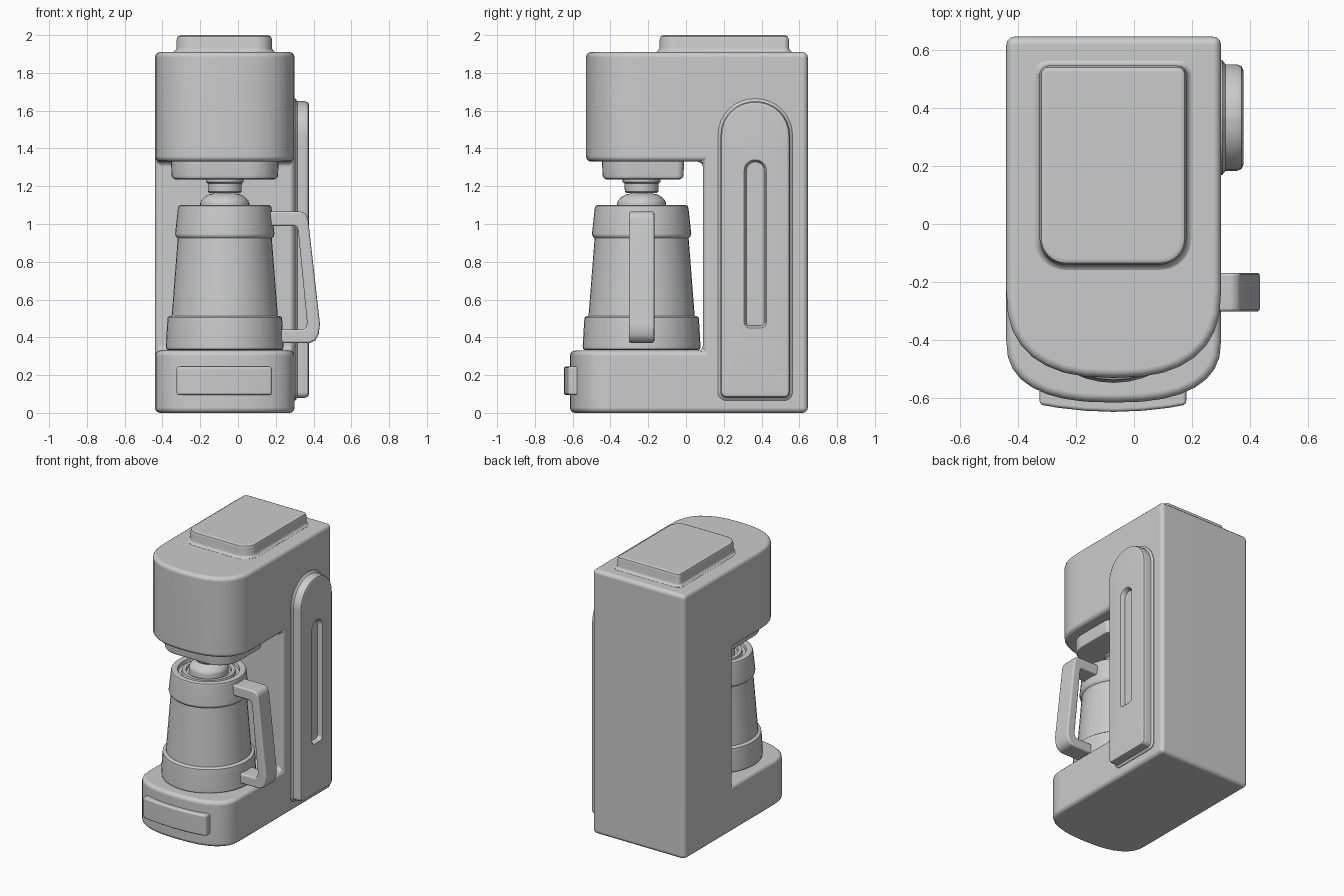
import bpy, bmesh, math

if "Cube" in bpy.data.objects:
    bpy.data.objects.remove(bpy.data.objects["Cube"])

CX = -0.07          # centre line of the machine
CY = -0.235         # brewing axis (carafe, nozzle)


def finish(name, bm, bevel=0, angle=35, segments=3):
    bmesh.ops.remove_doubles(bm, verts=bm.verts, dist=1e-5)
    bmesh.ops.recalc_face_normals(bm, faces=bm.faces)
    if bevel:
        sharp = [e for e in bm.edges if len(e.link_faces) == 2
                 and e.calc_face_angle() > math.radians(angle)]
        bmesh.ops.bevel(bm, geom=sharp, offset=bevel, segments=segments,
                        profile=0.5, affect='EDGES', clamp_overlap=False)
    me = bpy.data.meshes.new(name)
    bm.to_mesh(me)
    bm.free()
    ob = bpy.data.objects.new(name, me)
    bpy.context.collection.objects.link(ob)
    bpy.ops.object.select_all(action='DESELECT')
    ob.select_set(True)
    bpy.context.view_layer.objects.active = ob
    bpy.ops.object.shade_smooth_by_angle(angle=math.radians(angle))
    wn = ob.modifiers.new("weighted_normals", 'WEIGHTED_NORMAL')
    wn.keep_sharp = True
    return ob


def loft(name, loops, **kw):
    """Skin a stack of equal-length closed loops and cap both ends."""
    bm = bmesh.new()
    rows = [[bm.verts.new(p) for p in loop] for loop in loops]
    n = len(rows[0])
    for a, b in zip(rows, rows[1:]):
        for i in range(n):
            j = (i + 1) % n
            bm.faces.new((a[i], a[j], b[j], b[i]))
    bm.faces.new(rows[0])
    bm.faces.new(rows[-1])
    return finish(name, bm, **kw)


def rrect(u0, u1, v0, v1, r_high, r_low, inset=0, n=8):
    """Rounded rectangle with separate radii at the high-v and low-v ends."""
    pts = []
    for k, (u, v, r) in enumerate(((u1, v1, r_high), (u0, v1, r_high),
                                   (u0, v0, r_low), (u1, v0, r_low))):
        su, sv = (1 if u == u1 else -1), (1 if v == v1 else -1)
        for i in range(n + 1):
            a = math.radians(90 * (k + i / n))
            rr = max(r - inset, 0.004)
            pts.append((u - su * (inset + rr) + rr * math.cos(a),
                        v - sv * (inset + rr) + rr * math.sin(a)))
    return pts


def lathe(name, profile, n=40):
    bm = bmesh.new()
    vs = [bm.verts.new((CX + r, CY, z)) for r, z in profile]
    es = [bm.edges.new(p) for p in zip(vs, vs[1:])]
    bmesh.ops.spin(bm, geom=vs + es, cent=(CX, CY, 0), axis=(0, 0, 1),
                   angle=2 * math.pi, steps=n, use_merge=True)
    return finish(name, bm)


def front_arc(y0, depth, n=16, p=0.8):
    """Bowed front outline running from the right side to the left side."""
    pts = []
    for i in range(n + 1):
        t = math.pi * i / n
        c, s = math.cos(t), abs(math.sin(t))
        if s < 1e-6:
            s = 0
        pts.append((CX + 0.37 * math.copysign(abs(c) ** p, c), y0 - depth * s ** p))
    return pts


# Housing: one C-shaped shell with bowed base and head
bm = bmesh.new()
V = lambda x, y, z: bm.verts.new((x, y, z))
XR, XL, YB, YC = 0.30, -0.44, 0.645, 0.09
base, head = front_arc(-0.40, 0.215), front_arc(-0.23, 0.30)
b0, b1 = [V(x, y, 0) for x, y in base], [V(x, y, 0.33) for x, y in base]
h0, h1 = [V(x, y, 1.33) for x, y in head], [V(x, y, 1.91) for x, y in head]
back0, back1 = [V(x, YB, 0) for x in (XL, XR)], [V(x, YB, 1.91) for x in (XL, XR)]
in0, in1 = [V(x, YC, 0.33) for x in (XL, XR)], [V(x, YC, 1.33) for x in (XL, XR)]
for lo, hi in ((b0, b1), (h0, h1)):
    for i in range(len(lo) - 1):
        bm.faces.new((lo[i], lo[i + 1], hi[i + 1], hi[i]))
for cap, ends in ((b0, back0), (b1, in0), (h0, in1), (h1, back1)):
    bm.faces.new(cap + ends)
bm.faces.new(back0 + back1[::-1])
bm.faces.new(in0 + in1[::-1])
for side, k in ((1, 0), (0, -1)):
    bm.faces.new((back0[side], b0[k], b1[k], in0[side], in1[side],
                  h0[k], h1[k], back1[side]))
finish("housing", bm, bevel=0.028)

# Tank lid on top
loft("tank_lid", [[(x, y, z) for x, y in rrect(-0.325, 0.18, -0.14, 0.545, 0.03, 0.09, d)]
                  for z, d in ((1.90, -0.018), (1.911, -0.018), (1.916, -0.008), (1.93, 0),
                               (1.975, 0), (1.992, 0.006), (2.0, 0.022))])

# Brew plate under the head
loft("brew_plate", [[(x, y, z) for x, y in rrect(-0.355, 0.215, -0.445, -0.01, 0.04, 0.16, d)]
                    for z, d in ((1.235, 0.025), (1.242, 0.01), (1.255, 0.003), (1.34, 0))])

# Side panel with arched top and recessed window
rings = [(x, (0.183, 0.55, 0.08, 1.65, 0.18, 0.03, d))
         for x, d in ((0.28, -0.014), (0.304, -0.014), (0.315, 0),
                      (0.355, 0), (0.37, 0.006), (0.377, 0.022))]
rings += [(x, (0.308, 0.426, 0.45, 1.34, 0.057, 0.03, d))
          for x, d in ((0.377, 0), (0.370, 0.007), (0.345, 0.012))]
loft("side_panel", [[(x, y, z) for y, z in rrect(*args)] for x, args in rings])

# Control plate on the front of the base
front = [(-0.325, -0.622), (-0.26, -0.633), (-0.17, -0.643), (CX, -0.647),
         (0.03, -0.643), (0.12, -0.633), (0.18, -0.622)]
plan = [(-0.325, -0.54)] + front + [(0.18, -0.54)]
loft("control_plate", [[(x, y, z) for x, y in plan] for z in (0.095, 0.245)],
     bevel=0.012)

# Nozzle
lathe("nozzle", [(0, 1.163), (0.08, 1.163), (0.089, 1.172), (0.09, 1.215),
                 (0.1, 1.222), (0.1, 1.24), (0, 1.25)])

# Carafe with foot band, collar, rim grooves and domed lid
lathe("carafe", [(0, 0.332), (0.298, 0.332), (0.309, 0.338), (0.312, 0.352),
                 (0.304, 0.49), (0.302, 0.505), (0.294, 0.511), (0.281, 0.514),
                 (0.249, 0.925), (0.259, 0.934), (0.263, 0.948),
                 (0.248, 1.085), (0.244, 1.096), (0.234, 1.1),
                 (0.212, 1.1), (0.204, 1.095), (0.2, 1.072), (0.178, 1.072),
                 (0.174, 1.09), (0.15, 1.09), (0.146, 1.072), (0.13, 1.072),
                 (0.13, 1.11), (0.124, 1.125), (0.108, 1.142), (0.085, 1.156),
                 (0.05, 1.164), (0, 1.166)])

# Carafe handle
grip = [(0.15, 1.066), (0.33, 1.066), (0.357, 1.056), (0.371, 1.028),
        (0.434, 0.47), (0.427, 0.415), (0.41, 0.385), (0.38, 0.37), (0.21, 0.37),
        (0.21, 0.442), (0.345, 0.442), (0.36, 0.452), (0.366, 0.475),
        (0.318, 0.965), (0.311, 0.982), (0.296, 0.989), (0.15, 0.989)]
loft("carafe_handle", [[(x, y, z) for x, z in grip] for y in (-0.302, -0.168)],
     bevel=0.012, angle=50)
